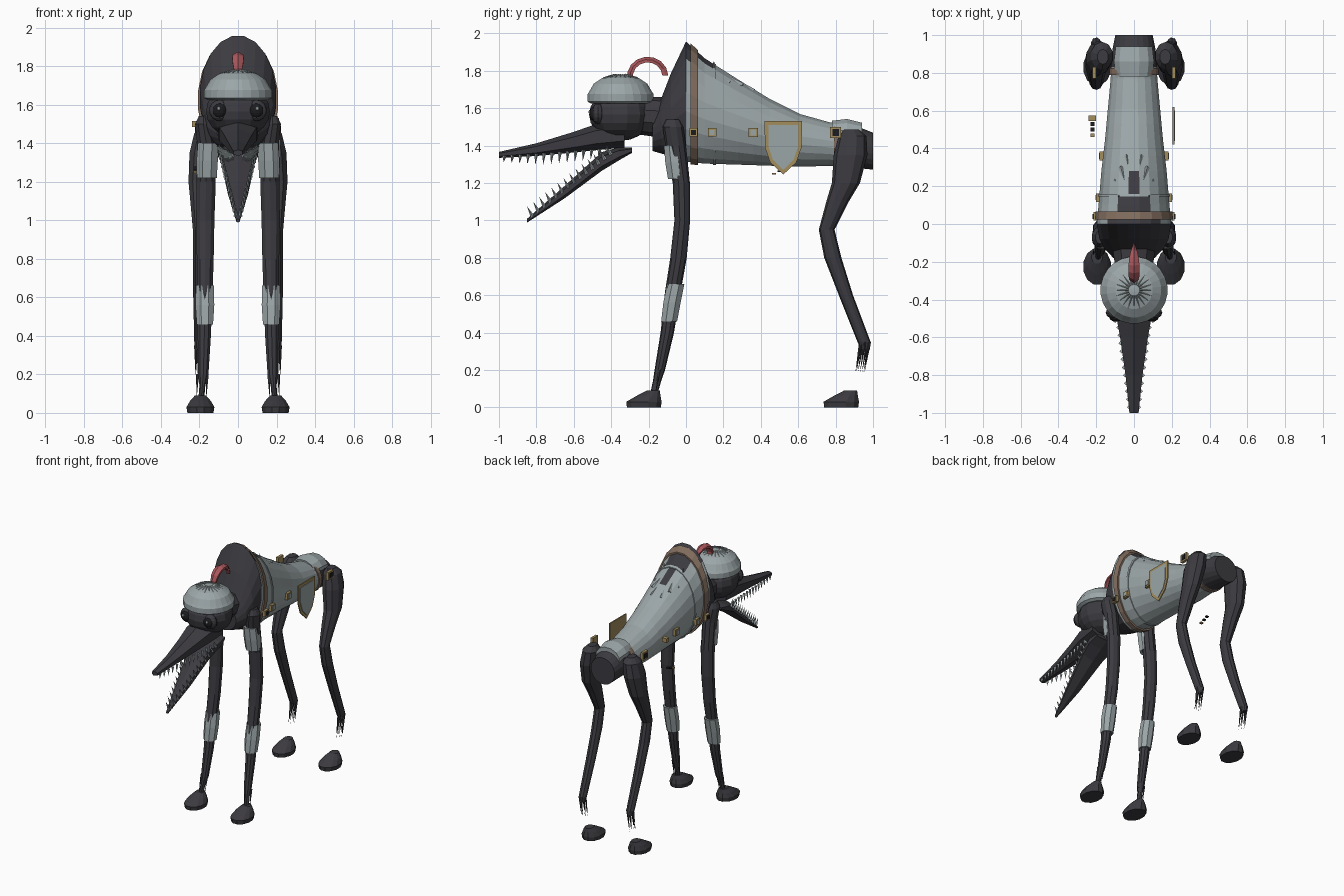
import bpy, bmesh, math
from mathutils import Vector, Matrix

if "Cube" in bpy.data.objects:
    bpy.data.objects.remove(bpy.data.objects["Cube"])


def material(name, rgb):
    m = bpy.data.materials.new(name)
    m.use_nodes = True
    m.diffuse_color = (*rgb, 1)
    bsdf = next(n for n in m.node_tree.nodes if n.type == 'BSDF_PRINCIPLED')
    bsdf.inputs["Base Color"].default_value = (*rgb, 1)
    return m


DARK = material("charcoal hide", (.045, .043, .051))
STEEL = material("grey steel", (.33, .38, .39))
LEATHER = material("brown leather", (.22, .15, .11))
GOLD = material("dull gold", (.37, .27, .11))
RED = material("plume red", (.42, .1, .11))
BLACK = material("black", (.012, .012, .014))


def finish(name, bm, *mats):
    bmesh.ops.recalc_face_normals(bm, faces=bm.faces)
    mesh = bpy.data.meshes.new(name)
    bm.to_mesh(mesh)
    bm.free()
    for m in mats:
        mesh.materials.append(m)
    ob = bpy.data.objects.new(name, mesh)
    bpy.context.collection.objects.link(ob)
    return ob


def loft(name, rings, mat, n=10, lengthwise=False):
    """Skin elliptical rings (x, y, z, half width, half depth)."""
    bm = bmesh.new()
    v_axis = Vector((0, 0, 1)) if lengthwise else Vector((0, 1, 0))
    loops = []
    for x, y, z, ru, rv in rings:
        angles = [2 * math.pi * (i + .5) / n for i in range(n)]
        loops.append([bm.verts.new(Vector((x + ru * math.cos(a), y, z)) + v_axis * rv * math.sin(a))
                      for a in angles])
    for a, b in zip(loops, loops[1:]):
        for i in range(n):
            j = (i + 1) % n
            bm.faces.new((a[i], a[j], b[j], b[i]))
    bm.faces.new(loops[0])
    bm.faces.new(loops[-1])
    return finish(name, bm, mat)


def spikes(name, items, mat, n=4):
    """Cones given as (base, tip, radius)."""
    bm = bmesh.new()
    for base, tip, r in items:
        base, tip = Vector(base), Vector(tip)
        d = tip - base
        turn = d.to_track_quat('Z', 'Y').to_matrix().to_4x4()
        bmesh.ops.create_cone(bm, cap_ends=True, segments=n, radius1=r, radius2=0, depth=d.length,
                              matrix=Matrix.Translation((base + tip) / 2) @ turn)
    return finish(name, bm, mat)


def box(name, centre, size, mat):
    bm = bmesh.new()
    bmesh.ops.create_cube(bm, size=1, matrix=Matrix.Translation(centre) @ Matrix.Diagonal((*size, 1)))
    return finish(name, bm, mat)


def ball(name, centre, size, mat, u=12, v=8):
    bm = bmesh.new()
    bmesh.ops.create_uvsphere(bm, u_segments=u, v_segments=v, radius=1,
                              matrix=Matrix.Translation(centre) @ Matrix.Diagonal((*size, 1)))
    return finish(name, bm, mat)


def plate(name, outline, x, thick, mat):
    """Extrude a (y, z) outline along x."""
    bm = bmesh.new()
    f = bm.faces.new([bm.verts.new((x, y, z)) for y, z in outline])
    r = bmesh.ops.extrude_face_region(bm, geom=[f])
    for v in r["geom"]:
        if isinstance(v, bmesh.types.BMVert):
            v.co.x += thick
    return finish(name, bm, mat)


# Torso stations: y, underside, top, half width
TORSO = [(-.18, 1.37, 1.56, .11), (-.13, 1.355, 1.66, .16), (-.08, 1.34, 1.79, .185),
         (0, 1.31, 1.96, .2), (.1, 1.30, 1.87, .19), (.28, 1.295, 1.755, .175),
         (.45, 1.29, 1.65, .155), (.61, 1.285, 1.57, .14), (.77, 1.29, 1.525, .125),
         (.9, 1.28, 1.51, .12), (1, 1.27, 1.47, .1)]


def station(y, grow=0):
    for a, b in zip(TORSO, TORSO[1:]):
        if a[0] <= y <= b[0]:
            t = (y - a[0]) / (b[0] - a[0])
            lo, hi, w = (a[k] + (b[k] - a[k]) * t for k in (1, 2, 3))
            return (0, y, (lo + hi) / 2, w + grow, (hi - lo) / 2 + grow)


levels = sorted({s[0] for s in TORSO} | {.05, .15, .2, .24, .36, .53, .69, .83})
torso = loft("torso", [station(y) for y in levels], DARK, 20, True)
torso.data.materials.append(STEEL)
for p in torso.data.polygons:
    c = p.center
    torn = c.z > 1.6 and abs(c.x) < .55 * (.27 - c.y)
    p.material_index = int(0 < c.y < .86 and not torn)

# Straps, armour rim and saddle
for name, y0, y1, grow, mat in (("chest_strap", .025, .065, .012, LEATHER),
                                ("rear_strap", .79, .825, .008, LEATHER),
                                ("armour_rim", .145, .16, .006, STEEL)):
    loft(name, [station(y0, grow), station(y1, grow)], mat, 20, True)
loft("rump_saddle", [(0, .78, 1.46, .1, .075), (0, .86, 1.46, .11, .085),
                     (0, .94, 1.45, .1, .075)], STEEL, 12, True)
spikes("torn_armour", [((s * x, y, z), (s * x * .6, y - .1, z + .07), .014) for s in (-1, 1)
                       for x, y, z in ((.1, .23, 1.73), (.07, .3, 1.72), (.04, .36, 1.69))], STEEL)
spikes("armour_splinter", [((s * .08, .145, 1.74), (s * .08, .15, 1.86), .014) for s in (-1, 1)], STEEL)

# Neck, head and helmet
loft("neck", [(0, -.26, 1.56, .1, .1), (0, -.12, 1.55, .12, .11)], DARK, 10, True)
ball("head", (0, -.35, 1.565), (.17, .168, .14), DARK, 14, 10)
loft("helmet", [(0, -.35, z, r, r) for z, r in ((1.625, .16), (1.635, .178), (1.675, .178),
     (1.69, .168), (1.73, .145), (1.76, .1), (1.775, .05), (1.78, .01))], STEEL, 24)
spikes("helmet_ribs", [((.03 * math.cos(a), -.35 + .03 * math.sin(a), 1.779),
                        (.1 * math.cos(a), -.35 + .1 * math.sin(a), 1.763), .005)
                       for a in [math.tau * i / 20 for i in range(20)]], STEEL)

# Beak and jaw
loft("upper_beak", [(0, -1, 1.35, .028, .016), (0, -.8, 1.378, .052, .034), (0, -.6, 1.418, .085, .055),
                    (0, -.48, 1.445, .11, .07), (0, -.33, 1.46, .12, .07)], DARK, 6, True)
loft("lower_jaw", [(0, -.85, .998, .01, .01), (0, -.65, 1.15, .06, .033), (0, -.45, 1.315, .1, .05),
                   (0, -.36, 1.355, .12, .035), (0, -.29, 1.375, .11, .015)], DARK, 6, True)
upper, lower = [], []
for s in (-1, 1):
    for i in range(14):
        t = i / 13
        y, z, x = -.97 + .55 * t, 1.345 + .04 * t, s * (.025 + .075 * t)
        upper.append(((x, y, z), (x, y - .005, z - .035 - .03 * math.sin(3 * t)), .011))
        y, z, x = -.82 + .42 * t, 1.03 + .33 * t, s * (.012 + .085 * t)
        lower.append(((x, y, z - .01), (x, y - .03, z + .045), .011))
spikes("upper_teeth", upper, STEEL)
spikes("lower_teeth", lower, STEEL)

# Plume: tapered crescent
bm = bmesh.new()
rows = []
for i in range(9):
    a = math.pi * (1.05 - i / 8 * 1.05) + .05
    w = .008 + .022 * math.sin(math.pi * min(1, i / 8 + .1))
    c, sn = math.cos(a), math.sin(a)
    rows.append([bm.verts.new((x, -.205 + r * c * 1.05, 1.77 + r * sn))
                 for x, r in ((-w, .075), (w, .075), (w, .09), (0, .105), (-w, .09))])
for a, b in zip(rows, rows[1:]):
    for i in range(5):
        bm.faces.new((a[i], a[i - 1], b[i - 1], b[i]))
bm.faces.new(rows[0])
bm.faces.new(rows[-1])
finish("plume", bm, RED)

for s, side in ((1, "left"), (-1, "right")):
    # Eyes
    ball(side + "_eye_socket", (s * .095, -.47, 1.57), (.055, .035, .055), DARK)
    ball(side + "_eye", (s * .095, -.495, 1.57), (.036, .022, .036), BLACK)
    ball(side + "_eye_glint", (s * .1, -.515, 1.58), (.01, .006, .01), STEEL, 8, 6)
    # Front leg with two armour sleeves
    loft(side + "_front_leg", [(s * x, y, z, a, b) for x, y, z, a, b in (
        (.18, -.07, 1.54, .025, .035), (.18, -.07, 1.5, .045, .055), (.165, -.055, 1.4, .05, .055),
        (.165, -.025, 1.2, .052, .046), (.17, -.02, 1.0, .05, .042), (.17, -.04, .8, .046, .044),
        (.172, -.07, .62, .042, .042), (.175, -.1, .4, .036, .036), (.18, -.14, .2, .028, .028),
        (.185, -.155, .14, .016, .022), (.19, -.17, .08, .016, .02))], DARK)
    loft(side + "_upper_sleeve", [(s * .157, -.07, 1.4, .056, .052), (s * .16, -.06, 1.31, .06, .055),
                                  (s * .162, -.05, 1.22, .056, .05)], STEEL, 8)
    loft(side + "_lower_sleeve", [(s * .172, -.055, .66, .05, .05), (s * .172, -.075, .56, .053, .05),
                                  (s * .172, -.09, .46, .046, .046)], STEEL, 8)
    # Hind leg, ending in frayed strands above the foot
    loft(side + "_hind_leg", [(s * x, y, z, a, b) for x, y, z, a, b in (
        (.165, .885, 1.485, .03, .04), (.17, .89, 1.45, .06, .075), (.185, .88, 1.35, .07, .09),
        (.2, .855, 1.2, .06, .075), (.2, .81, 1.1, .05, .06), (.2, .752, .95, .036, .042),
        (.2, .785, .8, .036, .046), (.2, .855, .6, .034, .038), (.2, .952, .35, .028, .035),
        (.2, .96, .31, .016, .024))], DARK)
    spikes(side + "_hind_strands", [((s * (.2 + .02 * math.cos(a)), .957 + .025 * math.sin(a), .35),
                                     (s * (.2 + .02 * math.cos(a)), .93 + .025 * math.sin(a), .185), .008)
                                    for a in [math.tau * i / 7 for i in range(7)]], DARK)
    spikes(side + "_front_strands", [((s * (.185 + dx), -.14, .2), (s * (.19 + dx), -.165, .07), .008)
                                     for dx in (-.025, 0, .025)], DARK)
    # Feet
    for part, dy in (("_front_foot", 0), ("_hind_foot", 1.055)):
        loft(side + part, [(s * .195, y + dy, z, a, b) for y, z, a, b in (
            (-.225, 0, .07, .094), (-.225, .03, .075, .098), (-.2, .062, .056, .066),
            (-.175, .09, .03, .036))], DARK, 12)
    # Square studs along the flank
    for i, (y, x, size) in enumerate(((.04, .205, .045), (.14, .19, .045), (.36, .172, .05), (.8, .21, .06))):
        box(f"{side}_stud_{i}", (s * x, y, 1.47), (.02, size, size), GOLD)
        box(f"{side}_stud_inset_{i}", (s * (x + .011), y, 1.47), (.006, size * .6, size * .6),
            BLACK if i in (0, 3) else STEEL)

# Flank shield on the left, loose buckles on the right
outline = [(.42, 1.53), (.62, 1.53), (.618, 1.39), (.59, 1.31), (.52, 1.245), (.45, 1.31), (.422, 1.39)]
plate("shield_rim", outline, .205, .009, GOLD)
plate("shield_face", [(.52 + (y - .52) * .8, 1.405 + (z - 1.405) * .84) for y, z in outline], .214, .004, STEEL)
box("right_buckle", (-.22, .56, 1.5), (.04, .03, .03), GOLD)
for i in range(3):
    box(f"right_buckle_pin_{i}", (-.22, .47 + .03 * i, 1.25 + .012 * i), (.02, .02, .009), BLACK if i else GOLD)
